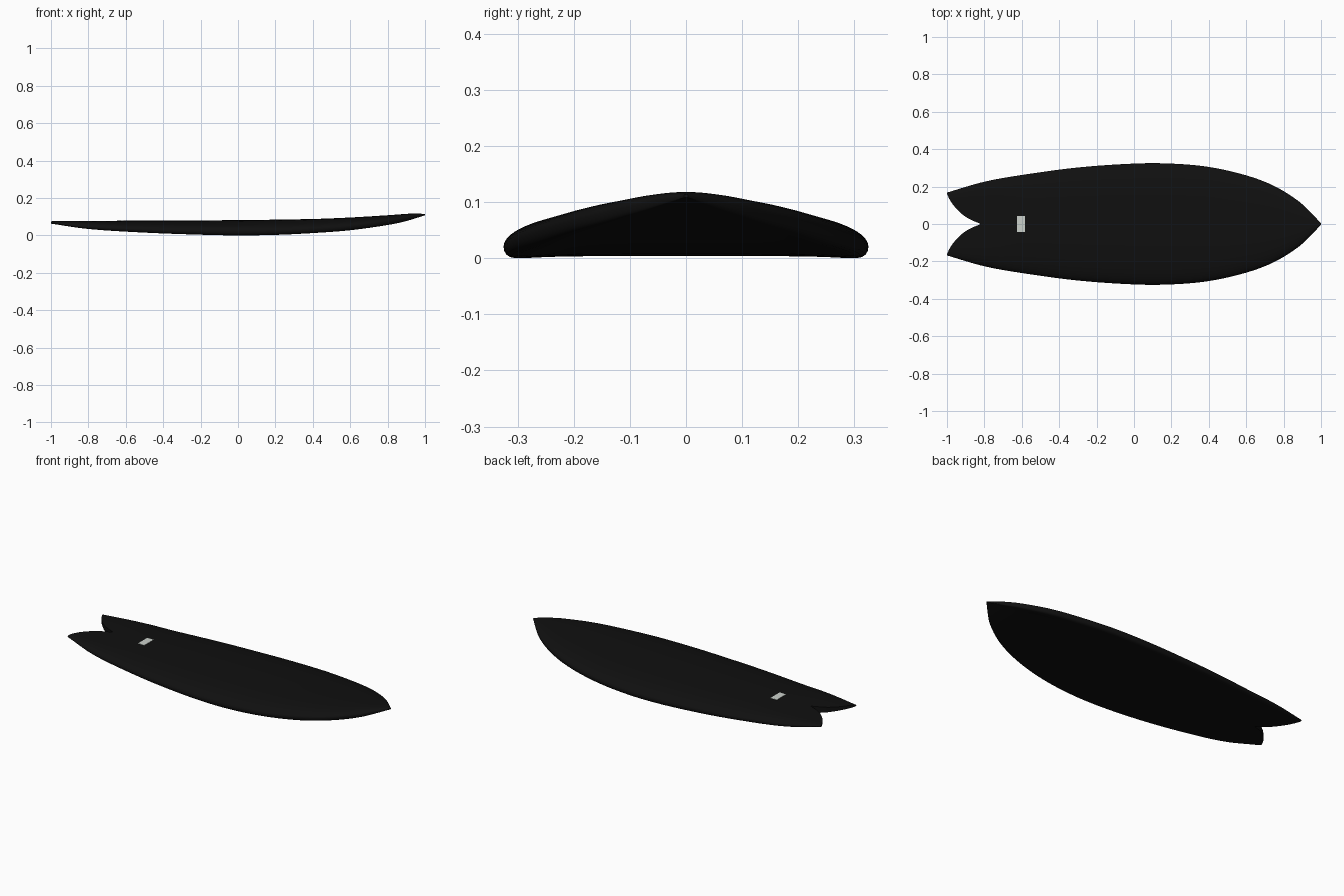
import bpy
import bmesh
import math

cube = bpy.data.objects.get("Cube")
if cube:
    bpy.data.objects.remove(cube, do_unlink=True)


def material(name, color):
    mat = bpy.data.materials.new(name)
    mat.use_nodes = True
    mat.diffuse_color = color
    bsdf = mat.node_tree.nodes["Principled BSDF"]
    bsdf.inputs["Base Color"].default_value = color
    bsdf.inputs["Roughness"].default_value = 0.6
    return mat


BLACK = material("black", (0.005, 0.005, 0.005, 1))
PALE = material("pale_grey", (0.6, 0.64, 0.6, 1))

# Long curves of the board, as (x, value) points
OUTLINE = [(-1, .168), (-.8, .226), (-.6, .262), (-.3, .302), (0, .323), (.2, .323),
           (.4, .305), (.6, .26), (.75, .203), (.88, .122), (.95, .056), (1, .004)]
NOTCH = [(-1, .16), (-.985, .13), (-.957, .09), (-.9, .038), (-.82, 0)]
DECK = [(-1, .082), (-.5, .083), (0, .086), (.4, .092), (.6, .1), (.8, .112), (.95, .122), (1, .118)]
ROCKER = [(-1, .067), (-.8, .037), (-.5, .016), (-.2, .004), (0, 0), (.2, .003),
          (.4, .013), (.6, .029), (.8, .058), (.9, .08), (1, .112)]


def sample(points, x):
    """Smooth curve through the points."""
    def slope(i):
        a, b = points[max(i - 1, 0)], points[min(i + 1, len(points) - 1)]
        return (b[1] - a[1]) / (b[0] - a[0])
    i = 0
    while i < len(points) - 2 and x > points[i + 1][0]:
        i += 1
    (x0, y0), (x1, y1) = points[i], points[i + 1]
    h = x1 - x0
    t = min(max((x - x0) / h, 0), 1)
    bulge = (slope(i) * h * (1 - t) - slope(i + 1) * h * t) * t * (1 - t)
    ease = t * t * (3 - 2 * t)
    return y0 + (y1 - y0) * ease + bulge


def inner_edge(x):
    return max(sample(NOTCH, x), 0) if x < NOTCH[-1][0] - 1e-6 else 0.0


def surface(x, y, top):
    """Height of the deck or the underside at a point."""
    u = min(abs(y) / sample(OUTLINE, x), 1)
    high, low = sample(DECK, x), sample(ROCKER, x)
    rail = low + (high - low) * (0.28 + 0.15 * max(x, 0) ** 2)
    if top:
        power = 3 + 5 * max(0, (-x - .6) / .4)
        return rail + (high - rail) * math.sqrt(max(0, 1 - u ** power))
    concave = 0.008 * (1 - u ** 6) * max(0, 1 - x * x)
    return rail - (rail - low) * math.sqrt(max(0, 1 - u ** 30)) + concave


def finish(bm, name, mat):
    bmesh.ops.recalc_face_normals(bm, faces=bm.faces)
    mesh = bpy.data.meshes.new(name)
    bm.to_mesh(mesh)
    bm.free()
    mesh.materials.append(mat)
    obj = bpy.data.objects.new(name, mesh)
    bpy.context.collection.objects.link(obj)
    bpy.ops.object.select_all(action='DESELECT')
    obj.select_set(True)
    bpy.context.view_layer.objects.active = obj
    bpy.ops.object.shade_smooth_by_angle(angle=math.radians(40))
    return obj


# Board: half cross-sections lofted from tail to nose, then mirrored
ACROSS = 18
crotch = NOTCH[-1][0]
stations = [-1 + (crotch + 1) * (i / 14) ** 1.4 for i in range(14)]
stations += [crotch + (1 - crotch) * math.sin(i / 56 * math.pi / 2) for i in range(57)]

bm = bmesh.new()
rings = []
for x in stations:
    inner, outer = inner_edge(x), sample(OUTLINE, x)
    ys = [inner + (outer - inner) * math.sin(j / ACROSS * math.pi / 2) for j in range(ACROSS + 1)]
    ring = [bm.verts.new((x, y, surface(x, y, True))) for y in ys]
    ring += [bm.verts.new((x, y, surface(x, y, False))) for y in reversed(ys[:-1])]
    rings.append(ring)
for x, a, b in zip(stations, rings, rings[1:]):
    for j in range(len(a) - 1):
        bm.faces.new((a[j], a[j + 1], b[j + 1], b[j]))
    if inner_edge(x) > 0:  # wall of the swallow-tail notch
        bm.faces.new((a[-1], a[0], b[0], b[-1]))
bm.faces.new(rings[0])
bm.faces.new(rings[-1])
bmesh.ops.mirror(bm, geom=bm.verts[:] + bm.edges[:] + bm.faces[:], axis='Y', merge_dist=1e-5)
bmesh.ops.remove_doubles(bm, verts=bm.verts, dist=1e-5)
drop = min(v.co.z for v in bm.verts)
bmesh.ops.translate(bm, verts=bm.verts, vec=(0, 0, -drop))
finish(bm, "board", BLACK)

# Small pale plate following the deck near the tail
bm = bmesh.new()
bmesh.ops.create_grid(bm, x_segments=4, y_segments=8, size=1)
for v in bm.verts:
    x, y = -.605 + v.co.x * .021, v.co.y * .043
    v.co = (x, y, surface(x, y, True) - drop + .0015)
solid = bmesh.ops.extrude_face_region(bm, geom=bm.faces[:])
for v in [g for g in solid["geom"] if isinstance(g, bmesh.types.BMVert)]:
    v.co.z -= .003
finish(bm, "deck_plate", PALE)
